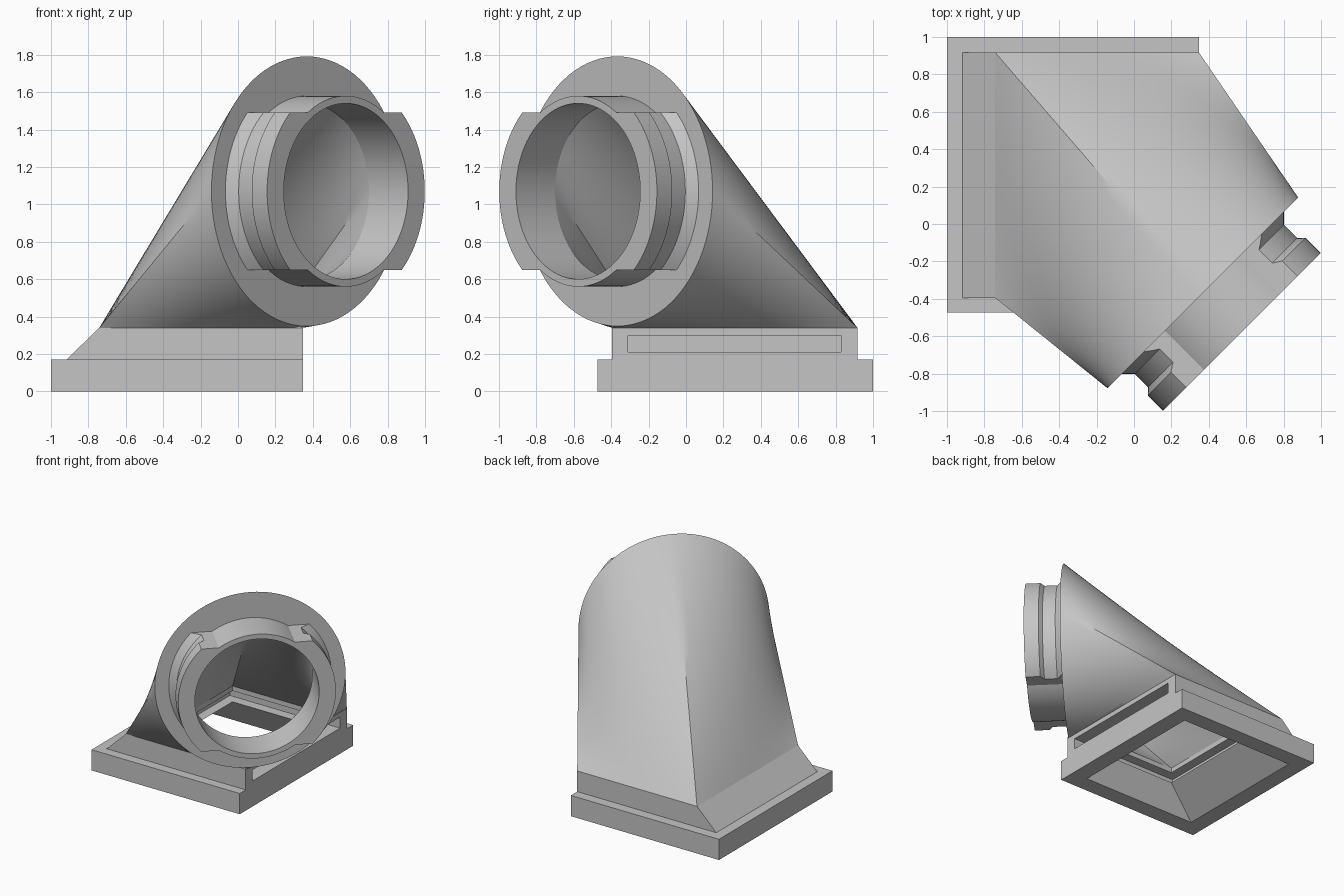
import bpy, bmesh, math
from mathutils import Vector

cube = bpy.data.objects.get("Cube")
if cube:
    bpy.data.objects.remove(cube, do_unlink=True)

grey = bpy.data.materials.new("plain grey")
grey.use_nodes = True
COLOUR = (0.56, 0.56, 0.56, 1)
grey.diffuse_color = COLOUR
grey.node_tree.nodes["Principled BSDF"].inputs["Base Color"].default_value = COLOUR

AXIS = Vector((1, -1, 0)).normalized()    # outlet direction
SIDE = Vector((1, 1, 0)).normalized()     # across the outlet
UP = Vector((0, 0, 1))
MID_Z = 1.07
FACE = 0.52                               # outlet face distance along the axis
END = 0.816                               # neck end distance along the axis
STEPS = 24                                # segments per quarter turn


def finish(name, bm, smooth=False):
    bmesh.ops.recalc_face_normals(bm, faces=bm.faces)
    mesh = bpy.data.meshes.new(name)
    bm.to_mesh(mesh)
    bm.free()
    mesh.materials.append(grey)
    obj = bpy.data.objects.new(name, mesh)
    bpy.context.collection.objects.link(obj)
    bpy.ops.object.select_all(action='DESELECT')
    obj.select_set(True)
    bpy.context.view_layer.objects.active = obj
    if smooth:
        bpy.ops.object.shade_smooth_by_angle(angle=math.radians(30))
    return obj


def skin(loops):
    """Closed shell through a cycle of equal point loops."""
    bm = bmesh.new()
    rings = [[bm.verts.new(p) for p in loop] for loop in loops]
    for a, b in zip(rings, rings[1:] + rings[:1]):
        for i in range(len(a)):
            j = (i + 1) % len(a)
            bm.faces.new((a[i], a[j], b[j], b[i]))
    return bm


def rect(x0, x1, y0, y1, z, steps=1):
    """Rectangle loop, each edge split into equal steps."""
    corners = [Vector(c) for c in ((x0, y0, z), (x1, y0, z), (x1, y1, z), (x0, y1, z))]
    return [a.lerp(b, k / steps)
            for a, b in zip(corners, corners[1:] + corners[:1]) for k in range(steps)]


def circle(radius, dist):
    """Circle around the outlet axis, starting at its left side and going down."""
    points = []
    for k in range(4 * STEPS):
        t = math.pi + k * math.pi / (2 * STEPS)
        points.append(AXIS * dist + UP * MID_Z
                      + (SIDE * math.cos(t) + UP * math.sin(t)) * radius)
    return points


def blend(start, end, sections=16):
    """Evenly spaced loops from one loop to another."""
    return [[a.lerp(b, k / sections) for a, b in zip(start, end)]
            for k in range(sections + 1)]


# Base plate with a tapering opening
THROAT = (-0.575, 0.18, -0.23, 0.75)
WIDE = (-0.86, 0.205, -0.33, 0.86)
MIDDLE = [w + (t - w) * 0.17 / 0.21 for w, t in zip(WIDE, THROAT)]
PLATE = (-1, 0.347, -0.473, 1)
finish("base_plate", skin([rect(*PLATE, 0), rect(*PLATE, 0.17),
                           rect(*MIDDLE, 0.17), rect(*WIDE, 0)]))

# Collar with one sloped side, cut by a slide slot
TOP = (-0.742, 0.347, -0.395, 0.917)
collar = finish("collar", skin([rect(-0.917, *TOP[1:], 0.17), rect(*TOP, 0.34),
                                rect(*THROAT, 0.34), rect(*THROAT, 0.21),
                                rect(*MIDDLE, 0.17)]))
bm = bmesh.new()
low, high = [[bm.verts.new(p) for p in rect(-0.655, 0.5, -0.31, 0.83, z)]
             for z in (0.21, 0.3)]
bm.faces.new(low)
bm.faces.new(high)
for i in range(4):
    j = (i + 1) % 4
    bm.faces.new((low[i], low[j], high[j], high[i]))
cutter = finish("slot_cutter", bm)
cutter.hide_render = True
cut = collar.modifiers.new("slot", 'BOOLEAN')
cut.operation = 'DIFFERENCE'
cut.solver = 'EXACT'
cut.object = cutter
bpy.context.view_layer.objects.active = collar
bpy.ops.object.modifier_apply(modifier=cut.name)
bpy.data.objects.remove(cutter, do_unlink=True)

# Hood blending from the rectangle to the round outlet, inside and out
outside = blend(rect(*TOP, 0.34, STEPS), circle(0.721, FACE))
inside = blend(circle(0.47, FACE), rect(*THROAT, 0.34, STEPS))
finish("hood", skin(outside + inside), True)

# Round neck
finish("neck", skin([circle(0.51, FACE), circle(0.51, END),
                     circle(0.47, END), circle(0.47, FACE)]), True)

# Grooved lugs on both sides of the neck, trimmed level above and below
profile = [(0.5, FACE), (0.615, FACE), (0.565, 0.57), (0.565, 0.671),
           (0.596, 0.7), (0.596, END), (0.5, END)]
bm = skin([circle(r, d) for r, d in profile])
for sign in (1, -1):
    whole = bm.verts[:] + bm.edges[:] + bm.faces[:]
    result = bmesh.ops.bisect_plane(bm, geom=whole, clear_outer=True,
                                    plane_co=UP * (MID_Z + sign * 0.422),
                                    plane_no=UP * sign)
    edges = [e for e in result["geom_cut"] if isinstance(e, bmesh.types.BMEdge)]
    bmesh.ops.holes_fill(bm, edges=edges, sides=0)
finish("neck_lugs", bm, True)
